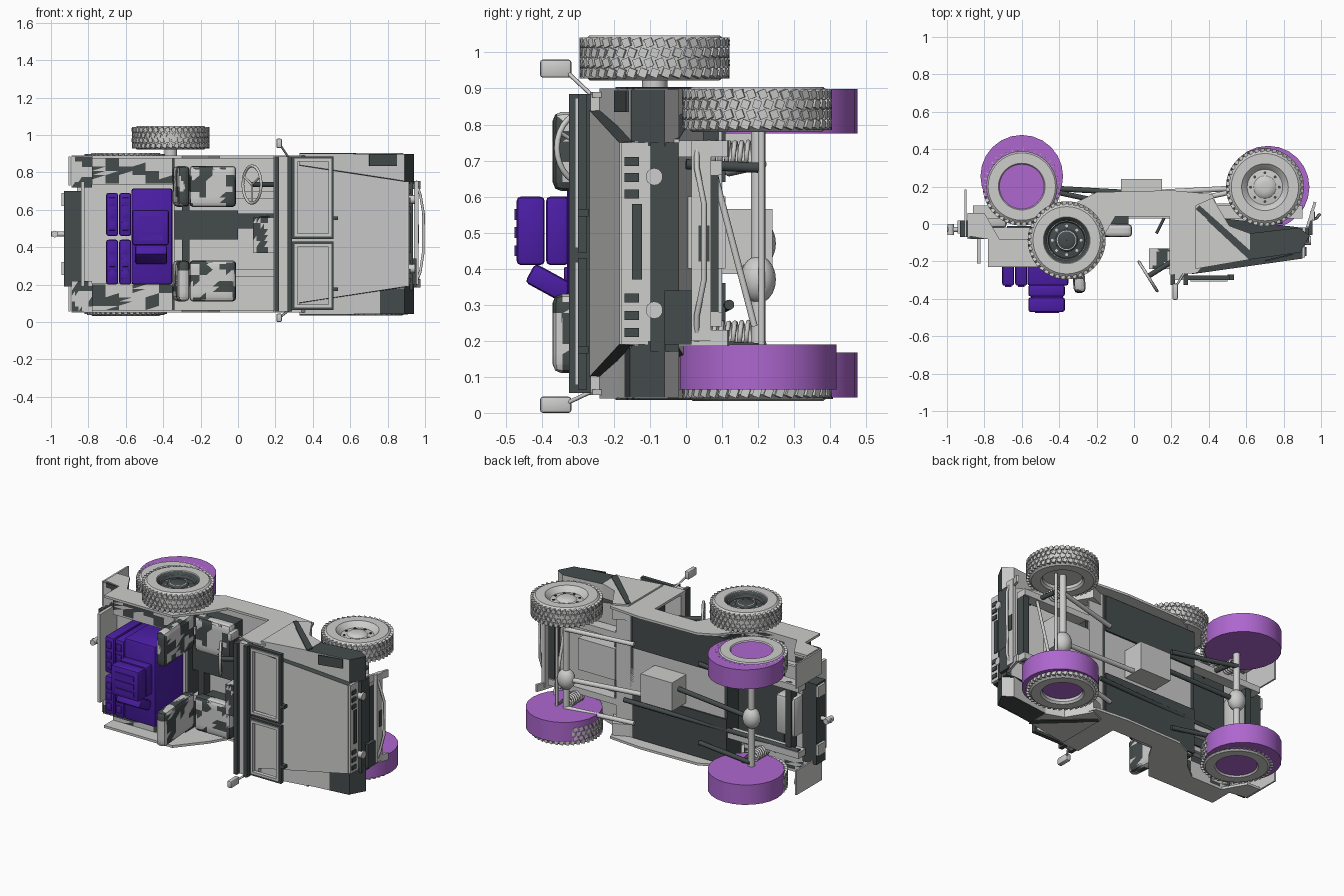
import bpy, bmesh, math
from mathutils import Vector, Matrix, noise

if "Cube" in bpy.data.objects:
    bpy.data.objects.remove(bpy.data.objects["Cube"])

# vehicle rests on its side: length along x, its roof side faces -y, its width runs along z
MID = 0.47


def material(name, rgb):
    m = bpy.data.materials.new(name)
    m.diffuse_color = (*rgb, 1)
    m.use_nodes = True
    m.node_tree.nodes["Principled BSDF"].inputs["Base Color"].default_value = m.diffuse_color
    return m


LIGHT = material("light grey", (0.61, 0.61, 0.605))
DARK = material("dark grey", (0.06, 0.072, 0.072))
INDIGO = material("deep violet", (0.072, 0.013, 0.385))
VIOLET = material("light violet", (0.42, 0.135, 0.62))


def finish(bm, name, mat, smooth=False):
    bmesh.ops.recalc_face_normals(bm, faces=bm.faces)
    me = bpy.data.meshes.new(name)
    bm.to_mesh(me)
    bm.free()
    ob = bpy.data.objects.new(name, me)
    bpy.context.collection.objects.link(ob)
    me.materials.append(mat)
    if smooth:
        bpy.ops.object.select_all(action='DESELECT')
        ob.select_set(True)
        bpy.context.view_layer.objects.active = ob
        bpy.ops.object.shade_smooth_by_angle(angle=math.radians(35))
    return ob


def box(name, x, y, z, mat=LIGHT, bevel=0.0, camo=False, tilt=0.0, axis='X'):
    bm = bmesh.new()
    c = Vector((sum(x) / 2, sum(y) / 2, sum(z) / 2))
    bmesh.ops.create_cube(bm, size=1)
    bmesh.ops.scale(bm, verts=bm.verts, vec=(x[1] - x[0], y[1] - y[0], z[1] - z[0]))
    if bevel:
        bmesh.ops.bevel(bm, geom=bm.edges[:], offset=bevel, segments=2, affect='EDGES', profile=0.5)
    if camo:
        bmesh.ops.subdivide_edges(bm, edges=bm.edges[:], cuts=5, use_grid_fill=True)
        bmesh.ops.triangulate(bm, faces=bm.faces[:])
    bmesh.ops.transform(bm, verts=bm.verts, matrix=Matrix.Translation(c) @ Matrix.Rotation(tilt, 4, axis))
    if camo:
        for f in bm.faces:
            f.material_index = int(noise.noise(f.calc_center_median() * 13) > 0.06)
    ob = finish(bm, name, mat, bool(bevel))
    if camo:
        ob.data.materials.append(DARK)
    return ob


def prism(name, pts, z, mat=LIGHT):
    bm = bmesh.new()
    f = bm.faces.new([bm.verts.new((p[0], p[1], z[0])) for p in pts])
    r = bmesh.ops.extrude_face_region(bm, geom=[f])
    bmesh.ops.translate(bm, vec=(0, 0, z[1] - z[0]), verts=[v for v in r['geom'] if isinstance(v, bmesh.types.BMVert)])
    return finish(bm, name, mat)


def both(fn, name, *args, mat=LIGHT, **kw):
    # last positional argument is the z range, repeated on the opposite side
    z = args[-1]
    return (fn(name + "_upper", *args, mat=mat, **kw),
            fn(name + "_lower", *args[:-1], (2 * MID - z[1], 2 * MID - z[0]), mat=mat, **kw))


def rod(name, a, b, r, mat=LIGHT, r2=None, seg=14):
    a, b = Vector(a), Vector(b)
    bm = bmesh.new()
    m = Matrix.Translation((a + b) / 2) @ (b - a).to_track_quat('Z', 'Y').to_matrix().to_4x4()
    bmesh.ops.create_cone(bm, cap_ends=True, segments=seg, radius1=r, radius2=r if r2 is None else r2,
                          depth=(b - a).length, matrix=m)
    return finish(bm, name, mat, True)


def wire(name, pts, r, mat=LIGHT, cyclic=False):
    cu = bpy.data.curves.new(name, 'CURVE')
    cu.dimensions, cu.bevel_depth, cu.bevel_resolution = '3D', r, 1
    sp = cu.splines.new('POLY')
    sp.points.add(len(pts) - 1)
    for p, co in zip(sp.points, pts):
        p.co = (*co, 1)
    sp.use_cyclic_u = cyclic
    ob = bpy.data.objects.new(name, cu)
    bpy.context.collection.objects.link(ob)
    cu.materials.append(mat)
    bpy.ops.object.select_all(action='DESELECT')
    ob.select_set(True)
    bpy.context.view_layer.objects.active = ob
    bpy.ops.object.convert(target='MESH')


def lathe(name, prof, c, mat, seg=40, closed=False):
    bm = bmesh.new()
    rings = [[bm.verts.new((c[0] + r * math.cos(2 * math.pi * i / seg), c[1] + r * math.sin(2 * math.pi * i / seg),
                            c[2] + h)) for i in range(seg)] for r, h in prof]
    pairs = list(zip(rings, rings[1:])) + ([(rings[-1], rings[0])] if closed else [])
    for a, b in pairs:
        for i in range(seg):
            bm.faces.new((a[i], a[(i + 1) % seg], b[(i + 1) % seg], b[i]))
    return finish(bm, name, mat, True)


def wheel(name, c, side, rim=LIGHT):
    # tyre carcass, low tread blocks, then dished rim with holes facing outward (side)
    h = 0.0625
    lathe(name + "_tyre", [(.115, -h * .8), (.125, -h), (.18, -h), (.199, -h * .75), (.202, 0), (.199, h * .75),
                           (.18, h), (.125, h), (.115, h * .8)], c, LIGHT, closed=True)
    bm = bmesh.new()
    n = 40
    for i in range(n):
        for row in range(4):
            a = 2 * math.pi * (i + 0.5 * (row % 2)) / n
            m = (Matrix.Translation(c) @ Matrix.Rotation(a, 4, 'Z')
                 @ Matrix.Translation((.199, 0, (row - 1.5) * .028)) @ Matrix.Rotation((-.35, .35)[row % 2], 4, 'X')
                 @ Matrix.Diagonal((.018, .022, .024, 1)))
            bmesh.ops.create_cube(bm, size=1, matrix=m)
    finish(bm, name + "_tread", LIGHT)
    if rim:
        lathe(name + "_rim", [(.126, side * h), (.112, side * .05), (.095, side * .03), (.06, side * .035),
                              (.05, side * .045), (.025, side * .05), (.001, side * .05)], c, rim)
        other = DARK if rim == LIGHT else LIGHT
        for i in range(8):
            a = math.pi * i / 4
            p = Vector(c) + Vector((.077 * math.cos(a), .077 * math.sin(a), side * .033))
            rod(name + "_rim_hole", p, p + Vector((0, 0, side * .004)), .008, other, seg=8)
        rod(name + "_rim_back", Vector(c) - Vector((0, 0, side * .03)), Vector(c), .116, rim, seg=32)


# wheels, spare and violet wheel covers
wheel("front_wheel_upper", (.70, .197, .842), 1)
wheel("front_wheel_lower", (.70, .197, .098), -1, None)
wheel("rear_wheel_upper", (-.60, .20, .842), 1, None)
wheel("rear_wheel_lower", (-.60, .20, .095), -1, None)
wheel("spare_wheel", (-.36, -.087, .985), 1, DARK)
for r in (.048, .1):
    lathe("spare_rim_ring", [(r, .047), (r + .005, .047)], (-.36, -.087, .985), LIGHT)
rod("spare_mount", (-.36, -.087, .88), (-.36, -.087, .96), .035)
for nm, x, y, z0, z1 in (("rear_upper", -.60, .255, .775, .898), ("rear_lower", -.60, .255, .042, .168),
                         ("front_lower", .717, .197, .065, .19)):
    rod("wheel_cover_" + nm, (x, y, z0), (x, y, z1), .221, VIOLET, seg=24)

# tub sides, floors and rear wheel boxes
both(prism, "tub_side", [(-.89, .06), (-.89, -.06), (-.78, -.08), (-.78, -.23), (-.3, -.23), (-.16, -.06), (-.1, .04),
                         (.19, .04), (.19, -.27), (.34, -.26), (.5, -.05), (.42, .16), (.2, .18), (-.2, .17),
                         (-.3, .12), (-.4, 0), (-.5, -.08), (-.72, -.08), (-.8, .06)], (.875, .89))
box("front_floor", (-.35, .42), (.09, .1), (.06, .88))
for z in ((.64, .87), (.07, .36)):
    box("underfloor", (-.36, .3), (.1, .11), z, DARK)
box("floor_tunnel", (-.35, .0), (.03, .09), (.44, .595), DARK)
box("tunnel_front", (.0, .2), (.03, .09), (.5, .58), DARK)
box("rear_floor", (-.86, -.34), (-.04, -.02), (.19, .75))
box("rear_floor_step", (-.36, -.34), (-.04, .1), (.06, .88), DARK)
box("rear_underfloor", (-.68, -.36), (-.02, -.01), (.22, .72), DARK)
both(box, "wheel_box", (-.78, -.35), (-.14, -.08), (.74, .876), camo=True)
both(box, "wheel_box_wall", (-.78, -.35), (-.14, -.02), (.735, .745))
both(box, "rear_corner", (-.89, -.78), (-.08, -.06), (.72, .885), camo=True)
box("tailgate", (-.84, -.82), (-.21, 0), (.19, .75))
box("rear_bumper", (-.93, -.83), (-.07, .02), (.19, .70), DARK)
both(box, "mud_flap", (-.905, -.895), (-.07, .185), (.73, .885))
rod("tow_hitch", (-1.0, -.03, MID), (-.9, -.03, MID), .013)
rod("tow_eye", (-.98, -.06, MID), (-.98, 0, MID), .018)
both(box, "rear_lamp", (-.945, -.92), (-.05, .02), (.62, .69))

# scuttle, dashboard and folded windscreen
box("scuttle", (.19, .33), (-.265, -.22), (.055, .885))
box("firewall", (.3, .32), (-.26, .1), (.06, .88), DARK)
box("dashboard", (.08, .2), (-.24, -.13), (.37, .56), camo=True)
for x in (.195, .265):
    box("screen_hinge_bar", (x, x + .025), (-.325, -.265), (.055, .885), DARK)
box("screen_hinge_strip", (.22, .265), (-.3, -.265), (.055, .885))
for z0, z1 in ((.445, .885), (.065, .43)):
    for w, m, y in ((.0, DARK, -.3), (.012, LIGHT, -.308)):
        for x in (.29 + w, .495 - w):
            box("windscreen_rail", (x, x + .016), (y, y + .025), (z0 + w, z1 - w), m)
        for z in (z0 + w, z1 - .016 - w):
            box("windscreen_post", (.29 + w, .51 - w), (y, y + .025), (z, z + .016), m)
    box("windscreen_latch", (.5, .535), (-.3, -.27), (z0 + .1, z0 + .12), DARK)

# steering wheel, column and levers
hub = Vector((.075, -.28, .735))
tilt = Matrix.Translation(hub) @ Matrix.Rotation(math.radians(32), 4, 'Z') @ Matrix.Rotation(math.pi / 2, 4, 'Y')
ring = [tilt @ Vector((.1 * math.cos(a), .092 * math.sin(a), 0)) for a in [math.tau * i / 28 for i in range(28)]]
wire("steering_wheel", ring, .008, LIGHT, True)
for i in (0, 9, 19):
    rod("steering_spoke", hub, ring[i], .006)
rod("steering_column", hub, (.26, -.165, .735), .014, DARK)
for z in (.52, .56):
    rod("gear_lever", (.17, .05, z), (.12, -.05, z), .008, DARK)

# two camouflaged seats
for i, zc in enumerate((.725, .22)):
    z = (zc - .11, zc + .11)
    box("seat_cushion", (-.26, -.01), (-.07, .0), z, bevel=.02, camo=True)
    box("seat_base", (-.24, -.03), (0, .09), (z[0] + .02, z[1] - .02), DARK)
    box("seat_back", (-.335, -.27), (-.37, -.02), z, bevel=.025, camo=True, tilt=.08, axis='Z')

# bonnet: tapered shell with dark flanks
bm = bmesh.new()
ends = []
for x, yt, yb, zt, zb in ((.31, -.268, .05, .84, .87), (.90, -.185, -.02, .75, .76)):
    ends.append([bm.verts.new(v) for v in ((x, yt, zt), (x, yb, zb), (x, yb, 2 * MID - zb), (x, yt, 2 * MID - zt))])
for i in range(4):
    bm.faces.new((ends[0][i], ends[0][i - 1], ends[1][i - 1], ends[1][i]))
for e in ends:
    bm.faces.new(e)
bonnet = finish(bm, "bonnet", LIGHT)
bonnet.data.materials.append(DARK)
for p in bonnet.data.polygons:
    p.material_index = int(abs(p.normal.z) > .6)

# front fenders: light at the rear, dark noses, the upper one light on top with a dark patch
both(prism, "fender_rear", [(.33, -.24), (.33, .1), (.42, .14), (.51, -.01), (.62, -.05), (.62, -.19)], (.80, .90))
for nose in both(prism, "fender_nose", [(.62, -.19), (.62, -.05), (.88, -.02), (.94, -.06), (.89, -.152)], (.74, .897)):
    nose.data.materials.append(DARK)
    for p in nose.data.polygons:
        top = p.normal.y < -.7
        p.material_index = int(not top and p.normal.y < .7)
box("fender_patch_upper", (.70, .85), (-.183, -.176), (.835, .895), DARK, tilt=.23, axis='Z')
prism("fender_patch_lower", [(.69, -.178), (.69, -.17), (.89, -.145), (.89, -.156)], (.042, .18), DARK)
both(prism, "fender_inner", [(.4, -.225), (.4, -.1), (.62, -.05), (.62, -.19)], (.74, .80))
for dx in (0, .06):
    both(prism, "fender_stripe", [(.33 + dx, .08 - dx), (.35 + dx, .1 - dx), (.63, -.15 - dx / 4), (.62, -.18 - dx / 4)],
         (.899, .904), mat=DARK)

# grille, lamps and front bumper
box("grille", (.90, .915), (-.18, -.02), (.19, .75))
box("grille_slot", (.91, .922), (-.15, -.122), (.37, .58), DARK)
for z0, z1 in ((.21, .355), (.595, .73)):
    for k in range(3):
        zk = z0 + k * (z1 - z0) / 3
        box("grille_slot", (.91, .922), (-.17, -.13), (zk, zk + .025), DARK)
for z in (.655, .285):
    rod("headlamp", (.91, -.088, z), (.945, -.088, z), .024)
box("front_bumper", (.88, .935), (-.098, -.02), (.17, .75), DARK)
box("bumper_plate", (.94, .965), (.015, .07), (.2, .755))
box("bumper_recess", (.96, .969), (.035, .065), (.42, .52), DARK)
box("bumper_corner", (.93, .955), (-.06, .015), (.19, .34), DARK)
wire("bumper_guard", [(.95, .03, .2), (.975, .03, .27), (.99, .05, .37), (.992, .05, .58), (.975, .03, .68), (.95, .03, .755)], .008)
both(box, "guard_plate", (.94, .955), (-.02, .12), (.71, .755), tilt=-.3, axis='Z')

# door mirrors
for z0, z1, za in ((.93, .98, .88), (0, .045, .06)):
    box("mirror", (.205, .235), (-.405, -.318), (z0, z1), bevel=.008)
    zm = (z0 + z1) / 2
    wire("mirror_arm", [(.29, -.2, za), (.27, -.26, za), (.22, -.34, zm)], .006)

# violet luggage and fuel cans
box("luggage_base", (-.57, -.35), (-.33, -.04), (.2, .715), INDIGO, bevel=.015)
for z0, z1 in ((.2, .44), (.46, .69)):
    for x in (-.705, -.635):
        box("fuel_can", (x, x + .064), (-.33, -.04), (z0, z1), INDIGO, bevel=.012)
        for k in range(3):
            zk = z0 + .03 + k * .065
            box("can_rib", (x + .015, x + .05), (-.338, -.328), (zk, zk + .045), INDIGO, bevel=.003)
for y in ((-.47, -.392), (-.388, -.325)):
    box("luggage_case", (-.565, -.37), y, (.41, .6), INDIGO, bevel=.012)
for k in range(3):
    box("case_strap", (-.53, -.4), (-.476, -.468), (.435 + k * .05, .465 + k * .05), INDIGO)
box("tilted_can", (-.55, -.38), (-.44, -.32), (.33, .39), INDIGO, bevel=.012, tilt=-.5)

# chassis rails, transfer box and tank
both(box, "chassis_rail", (-.86, .9), (.03, .1), (.66, .70))
for x in (-.8, -.3, .4, .86):
    box("cross_member", (x, x + .04), (.03, .09), (.24, .70), DARK)
box("transfer_box", (-.07, .15), (.1, .24), (.385, .565))
box("rear_tank", (-.82, -.68), (-.02, .08), (.35, .6), bevel=.02)
box("engine_sump", (.42, .68), (0, .11), (.4, .6))

# axles, coil springs, dampers, links and shafts
for nm, x, zd in (("front", .70, .37), ("rear", -.60, MID)):
    rod(nm + "_axle", (x, .2, .13), (x, .2, .81), .02)
    bm = bmesh.new()
    bmesh.ops.create_uvsphere(bm, u_segments=16, v_segments=10, radius=.055,
                              matrix=Matrix.Translation((x, .2, zd)) @ Matrix.Diagonal((1, .9, 1.2, 1)))
    finish(bm, nm + "_differential", LIGHT, True)
    for z in (.72, .22):
        wire(nm + "_spring", [(x + .032 * math.cos(i * .8), .06 + i * .0023, z + .032 * math.sin(i * .8)) for i in range(54)], .007)
        rod(nm + "_damper", (x + .06, .2, z - .04), (x + .08, 0, z - .03), .014, DARK)
        s = -1 if x > 0 else 1
        rod(nm + "_link", (x, .21, z - .03), (x + s * .42, .12, z - .05), .014, LIGHT if x > 0 else DARK)
    rod(nm + "_drive_shaft", (x, .2, zd), (.15 if x > 0 else -.07, .17, zd + .03), .015, LIGHT if x > 0 else DARK)
rod("track_rod", (.76, .21, .14), (.76, .21, .8), .009)
rod("drag_link", (.79, .19, .24), (.79, .08, .66), .009)
rod("exhaust", (.35, .12, .3), (-.85, .08, .28), .014, DARK)
